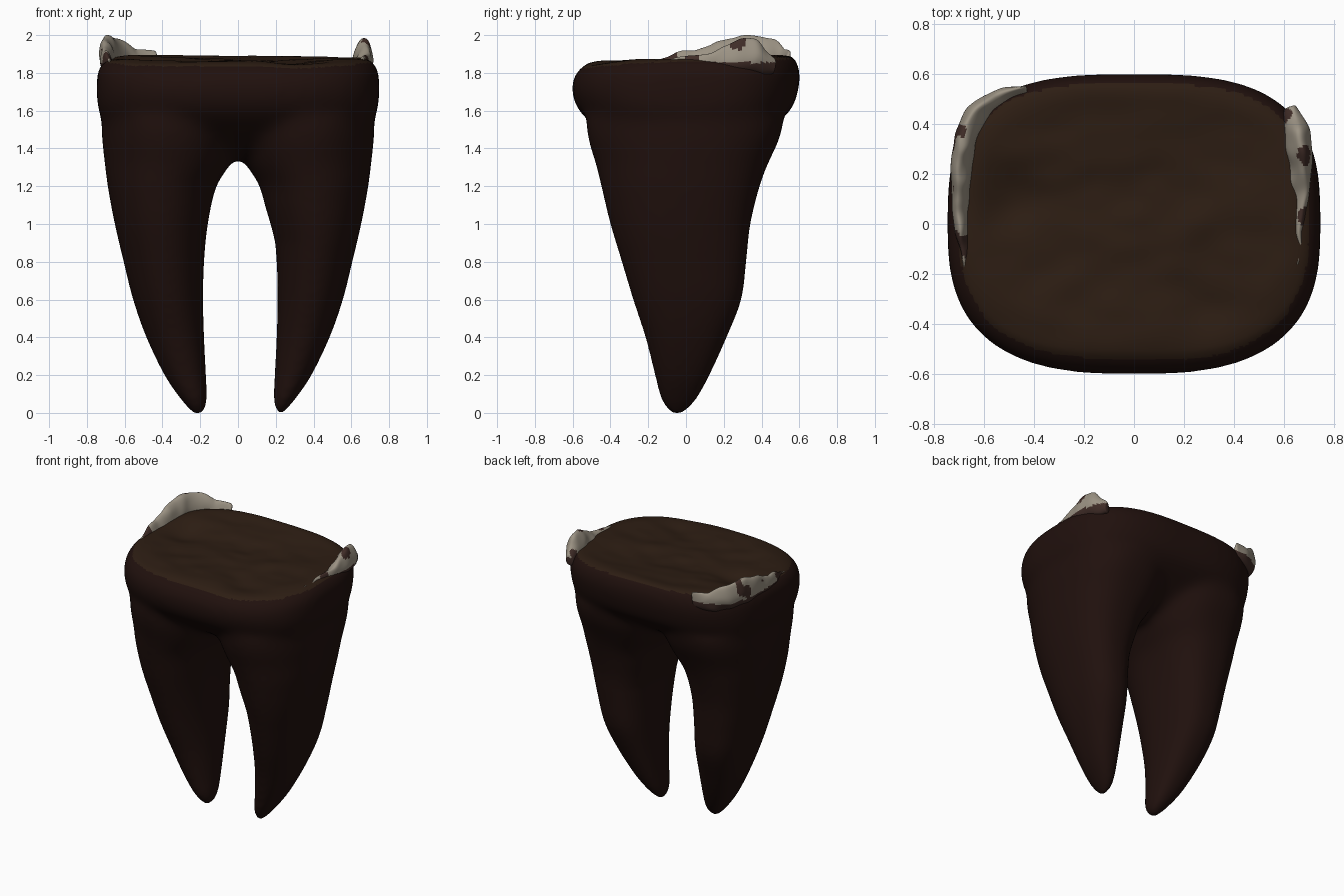
import bpy, bmesh, math
from mathutils import Vector, noise

if "Cube" in bpy.data.objects:
    bpy.data.objects.remove(bpy.data.objects["Cube"])


def material(name, rgb):
    m = bpy.data.materials.new(name)
    m.diffuse_color = (*rgb, 1)
    m.use_nodes = True
    m.node_tree.nodes["Principled BSDF"].inputs["Base Color"].default_value = m.diffuse_color
    return m


ROOT = material("root_brown", (0.0145, 0.0053, 0.0040))
DENTINE = material("decayed_top", (0.026, 0.0125, 0.0065))
ENAMEL = material("enamel", (0.33, 0.29, 0.23))
STAIN = material("enamel_stain", (0.05, 0.025, 0.02))


def smooth_rows(rows, steps=4):
    """Catmull-Rom resampling of profile rows."""
    out = []
    for i in range(len(rows) - 1):
        a, b, c, d = (rows[max(0, min(len(rows) - 1, i + k))] for k in (-1, 0, 1, 2))
        for s in range(steps):
            t = s / steps
            out.append(tuple(0.5 * (2 * q + (r - p) * t + (2 * p - 5 * q + 4 * r - u) * t * t
                                    + (3 * q - p - 3 * r + u) * t ** 3)
                             for p, q, r, u in zip(a, b, c, d)))
    return out + [rows[-1]]


def skin(bm, rings):
    """Bridge closed rings of points and cap both ends."""
    vs = [[bm.verts.new(p) for p in r] for r in rings]
    n = len(vs[0])
    for a, b in zip(vs, vs[1:]):
        for i in range(n):
            j = (i + 1) % n
            bm.faces.new((a[i], a[j], b[j], b[i]))
    bm.faces.new(vs[0][::-1])
    bm.faces.new(vs[-1])


def section(z, x0, x1, y0, y1, front, back, n=128):
    """Slice at height z, with separate squareness for front and back halves."""
    pts = []
    for i in range(n):
        t = 2 * math.pi * i / n
        c, s = math.cos(t), math.sin(t)
        power = back if s > 0 else front
        x = math.copysign(abs(c) ** (2 / power), c)
        y = math.copysign(abs(s) ** (2 / power), s)
        pts.append(((x0 + x1) / 2 + x * (x1 - x0) / 2,
                    (y0 + y1) / 2 + y * (y1 - y0) / 2, z))
    return pts


def link(name, bm):
    bmesh.ops.recalc_face_normals(bm, faces=bm.faces)
    me = bpy.data.meshes.new(name)
    bm.to_mesh(me)
    bm.free()
    ob = bpy.data.objects.new(name, me)
    bpy.context.collection.objects.link(ob)
    bpy.ops.object.select_all(action='DESELECT')
    bpy.context.view_layer.objects.active = ob
    ob.select_set(True)
    return ob


bm = bmesh.new()

# Roots: z, inner x, outer x, front y, back y, fuller towards the back
root = [(-0.01, .20, .23, -.07, -.03), (0.02, .175, .26, -.10, .01),
        (0.08, .165, .31, -.135, .06), (0.2, .17, .39, -.165, .125),
        (0.4, .18, .485, -.215, .215), (0.6, .185, .555, -.28, .292),
        (0.8, .18, .605, -.34, .318), (1.0, .16, .652, -.40, .34),
        (1.2, .115, .69, -.45, .39), (1.32, .04, .705, -.48, .435),
        (1.45, .0, .72, -.52, .495), (1.56, .0, .72, -.53, .52)]
for side in (-1, 1):
    rings = []
    for z, xi, xo, y0, y1 in smooth_rows(root):
        if side > 0 and z < 1.1:
            xi += 0.025 * min(1, (1.1 - z) / 0.2)
        rings.append(section(z, min(side * xi, side * xo), max(side * xi, side * xo),
                             y0, y1, 2.05, 2.5))
    skin(bm, rings)

# Crown stump: z, half width, front y, back y
crown = [(1.345, .28, -.16, .13), (1.40, .50, -.31, .27), (1.5, .67, -.46, .43),
         (1.6, .738, -.568, .555), (1.7, .748, -.605, .592), (1.78, .745, -.59, .602),
         (1.83, .728, -.555, .59), (1.865, .69, -.50, .565), (1.885, .63, -.42, .52)]
skin(bm, [section(z, -w, w, y0, y1, 2.5 if z < 1.55 else 2.75, 2.7 if z < 1.55 else 3.0)
          for z, w, y0, y1 in smooth_rows(crown, 2)])

tooth = link("tooth_body", bm)
m = tooth.modifiers.new("fuse", 'REMESH')
m.mode = 'VOXEL'
m.voxel_size = 0.018
bpy.ops.object.modifier_apply(modifier=m.name)

# Extra blending where the roots meet the crown
group = tooth.vertex_groups.new(name="junction")
for v in tooth.data.vertices:
    w = min(1, max(0, (v.co.z - 1.05) / 0.25)) * min(1, max(0, (1.78 - v.co.z) / 0.12))
    group.add([v.index], w, 'REPLACE')
for its, vg in ((45, "junction"), (8, "")):
    m = tooth.modifiers.new("soften", 'SMOOTH')
    m.iterations = its
    m.vertex_group = vg
    bpy.ops.object.modifier_apply(modifier=m.name)

# Dished, lumpy chewing surface, higher towards the back left
me = tooth.data
low = min(v.co.z for v in me.vertices)
for v in me.vertices:
    p = v.co
    if p.z > 1.75:
        rise = min(1, (p.z - 1.75) / 0.1)
        r = max(0, 1 - abs(p.x / 0.69) ** 3 - abs((p.y - 0.02) / 0.54) ** 3)
        bump = noise.noise(Vector((p.x * 2.5, p.y * 5, 1.7)))
        bump += 0.5 * noise.noise(Vector((p.x * 6, p.y * 9, 4.2)))
        p.z += rise * (0.02 * p.y - 0.024 * p.x * max(0, p.y) + 0.006)
        p.z += rise * r * (-0.035 + 0.022 * bump)
        for cx, cy, d in ((0.28, -0.34, 0.03), (-0.50, 0.08, 0.035)):
            p.z -= rise * d * math.exp(-((p.x - cx) ** 2 + (p.y - cy) ** 2) / 0.02)
    p.z -= low * max(0, 1 - p.z / 0.5)
me.materials.append(ROOT)
me.materials.append(DENTINE)
for f in me.polygons:
    if f.center.z > 1.75 and f.normal.z > 0.8:
        f.material_index = 1
bpy.ops.object.shade_smooth()


def shard(name, path, seed):
    """Ragged enamel ridge; path points are x, y, top height, half width."""
    b = bmesh.new()
    pts = [Vector(p) for p in smooth_rows(path, 6)]
    base = 1.79
    rings = []
    for i, p in enumerate(pts):
        d = pts[min(i + 1, len(pts) - 1)] - pts[max(i - 1, 0)]
        across = Vector((-d.y, d.x)).normalized()
        out = Vector((p.x, p.y)).normalized()
        top = p[2] + 0.02 * noise.noise(Vector((p.x * 14, p.y * 14, seed)))
        ring = []
        for k in range(16):
            t = 2 * math.pi * k / 16
            up = math.sin(t)
            w = p[3] * math.cos(t) * (1.1 - 0.25 * up)
            lean = 0.012 * up
            z = (base + top) / 2 + up * (top - base) / 2
            x = p[0] + across.x * w + out.x * lean
            y = p[1] + across.y * w + out.y * lean
            o = noise.noise_vector(Vector((x * 11, y * 11, z * 11 + seed))) * 0.014
            ring.append((x + o.x, y + o.y, min(z + o.z, 2.0)))
        rings.append(ring)
    skin(b, rings)
    ob = link(name, b)
    m = ob.modifiers.new("round", 'SUBSURF')
    m.levels = m.render_levels = 1
    bpy.ops.object.modifier_apply(modifier=m.name)
    ob.data.materials.append(ENAMEL)
    ob.data.materials.append(STAIN)
    for f in ob.data.polygons:
        n = noise.noise(f.center * 8 + Vector((seed, 0, 0)))
        f.material_index = 1 if n > 0.38 or f.center.z < 1.855 else 0
    bpy.ops.object.shade_smooth()
    return ob


# Broken enamel remnants on both sides of the rim
shard("left_enamel", [(-.665, -.18, 1.87, .012), (-.685, -.03, 1.90, .028),
                      (-.695, .10, 1.945, .033), (-.69, .24, 1.995, .038),
                      (-.67, .36, 2.005, .043), (-.615, .46, 1.965, .038),
                      (-.53, .515, 1.94, .03), (-.43, .54, 1.905, .012)], 3)
shard("right_enamel", [(.64, -.17, 1.87, .010), (.655, -.02, 1.885, .022),
                       (.667, .10, 1.895, .032), (.668, .20, 1.945, .040),
                       (.66, .32, 1.985, .046), (.645, .40, 1.95, .038),
                       (.625, .465, 1.87, .020)], 8)
